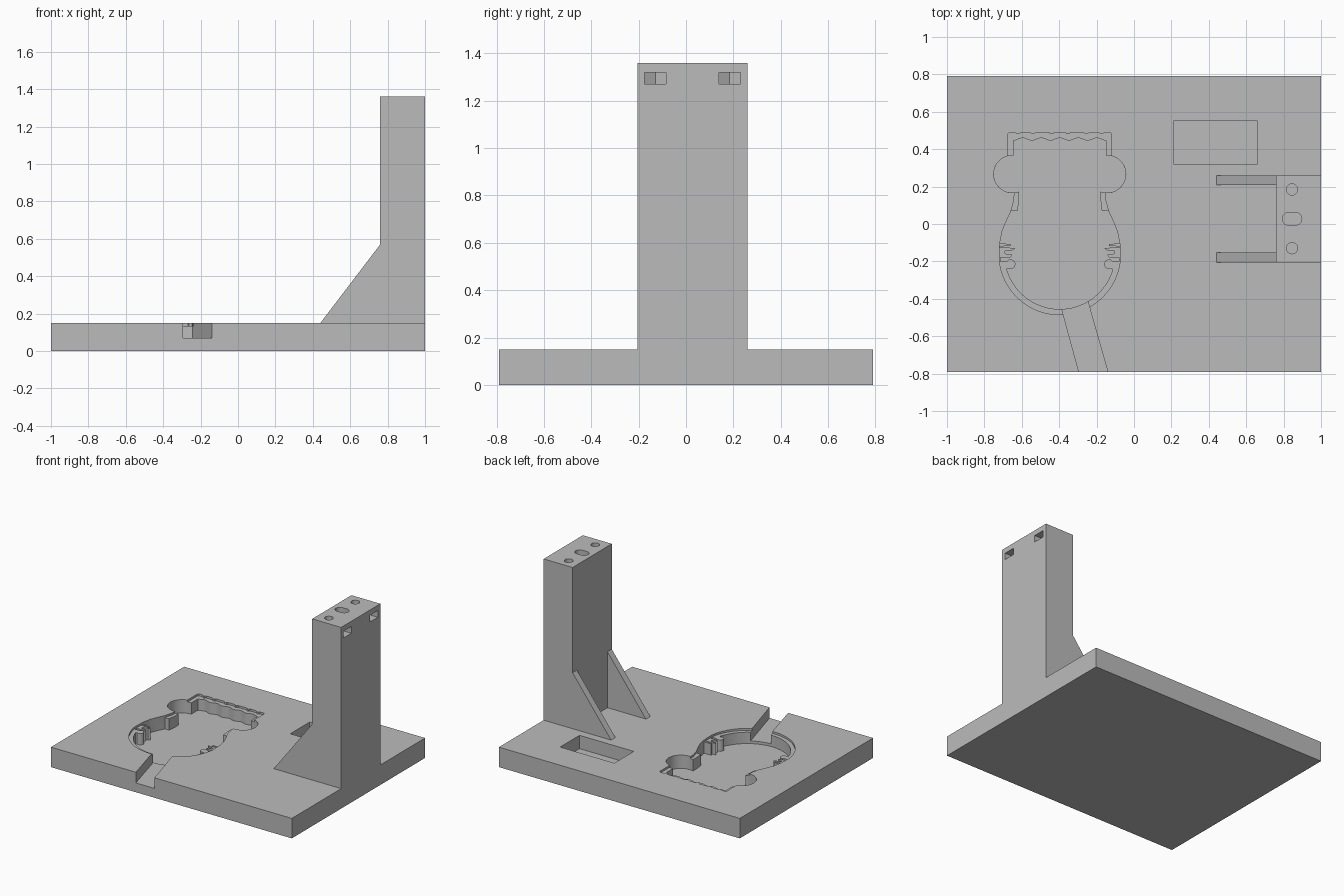
import bpy, bmesh
from math import cos, sin, radians, pi

cube = bpy.data.objects.get("Cube")
if cube:
    bpy.data.objects.remove(cube, do_unlink=True)

grey = bpy.data.materials.new("plain_grey")
grey.use_nodes = True
grey.diffuse_color = (0.5, 0.5, 0.5, 1)
grey.node_tree.nodes["Principled BSDF"].inputs["Base Color"].default_value = (0.5, 0.5, 0.5, 1)

TOP = 0.15       # plate surface
LEDGE = 0.135    # shallow rim of the cavity
FLOOR = 0.05     # cavity floor
AX = -0.397      # symmetry axis of the cavity
ABOVE = 0.2      # cutters reach past the surface


def prism(name, outline, low, high, axis="z"):
    """Extrude a closed outline along z, or an x-z outline along y."""
    def at(a, b, h):
        return (a, b, h) if axis == "z" else (a, h, b)
    bm = bmesh.new()
    face = bm.faces.new([bm.verts.new(at(a, b, low)) for a, b in outline])
    grown = bmesh.ops.extrude_face_region(bm, geom=[face])
    moved = [v for v in grown["geom"] if isinstance(v, bmesh.types.BMVert)]
    bmesh.ops.translate(bm, verts=moved, vec=at(0, 0, high - low))
    bmesh.ops.recalc_face_normals(bm, faces=bm.faces)
    mesh = bpy.data.meshes.new(name)
    bm.to_mesh(mesh)
    bm.free()
    mesh.materials.append(grey)
    obj = bpy.data.objects.new(name, mesh)
    bpy.context.collection.objects.link(obj)
    return obj


def box(name, x0, x1, y0, y1, z0, z1):
    return prism(name, [(x0, y0), (x1, y0), (x1, y1), (x0, y1)], z0, z1)


def arc(cx, cy, r, start, end, steps):
    angles = [radians(start + (end - start) * i / steps) for i in range(steps + 1)]
    return [(cx + r * cos(a), cy + r * sin(a)) for a in angles]


def mirrored(half):
    """Close a left half outline across the cavity axis."""
    return half + [(2 * AX - x, y) for x, y in reversed(half[1:-1])]


def cut(target, cutter):
    cutter.hide_render = True
    mod = target.modifiers.new("cut", "BOOLEAN")
    mod.operation = "DIFFERENCE"
    mod.solver = "EXACT"
    mod.object = cutter
    bpy.context.view_layer.objects.active = target
    bpy.ops.object.modifier_apply(modifier=mod.name)
    bpy.data.objects.remove(cutter, do_unlink=True)


# Base plate
base = box("base_plate", -1, 1, -0.79, 0.79, 0, TOP)

# Shallow rim: notched top edge, round ear, waist, round bottom
rim = [(AX, 0.49)]
for x in (-0.44, -0.54, -0.62):
    rim += [(x + 0.014, 0.49), (x + 0.007, 0.48), (x - 0.007, 0.48), (x - 0.014, 0.49)]
rim += [(-0.665, 0.49), (-0.675, 0.48)]
rim += arc(-0.65, 0.267, 0.1, 104, 276, 20)
waist = [(-0.66, 0.06), (-0.685, 0.01), (-0.705, -0.04), (-0.718, -0.105)]
rim += [(-0.641, 0.13)] + waist + [(-0.72, -0.2)]
rim += arc(AX, -0.16, 0.325, 193, 270, 20)
cut(base, prism("rim_cutter", mirrored(rim), LEDGE, ABOVE))

# Deep cavity: scalloped top, ear, neck block, clip ribs and round bottom
deep = []
for i in range(25):
    t = i / 24
    deep.append((AX - 0.248 * t, 0.453 + 0.007 * cos(t * 5 * pi)))
deep += arc(-0.65, 0.267, 0.1, 87, 290, 22)
deep += [(-0.615, 0.13), (-0.622, 0.07)] + waist
deep[-len(waist)] = (-0.657, 0.07)
deep += [(-0.66, -0.106), (-0.66, -0.117), (-0.718, -0.12), (-0.718, -0.125),
         (-0.635, -0.128), (-0.648, -0.14), (-0.69, -0.145), (-0.69, -0.158),
         (-0.65, -0.165), (-0.66, -0.178), (-0.715, -0.18), (-0.715, -0.2)]
deep += arc(-0.66, -0.215, 0.026, 140, -120, 10)
deep += arc(AX, -0.16, 0.295, 196, 270, 20)
cut(base, prism("cavity_cutter", mirrored(deep), FLOOR, ABOVE))

# Cable channel to the front edge
channel = [(-0.39, -0.44), (-0.248, -0.41), (-0.129, -0.83), (-0.284, -0.83)]
cut(base, prism("channel_cutter", channel, 0.07, ABOVE))

# Rectangular recess
cut(base, box("recess_cutter", 0.21, 0.66, 0.32, 0.55, FLOOR, ABOVE))

# Upright post
Y0, Y1, HEIGHT = -0.205, 0.26, 1.36
MID = (Y0 + Y1) / 2
HOLE_X = 0.845
post = box("post", 0.76, 1, Y0, Y1, TOP, HEIGHT)

# Oblong opening in the top of the post
oblong = arc(HOLE_X + 0.018, MID, 0.034, -90, 90, 12) + arc(HOLE_X - 0.018, MID, 0.034, 90, 270, 12)
cut(post, prism("oblong_cutter", oblong, 1.2, 1.4))

# Screw holes and pointed nut slots
for side in (-1, 1):
    y = MID + side * 0.157
    cut(post, prism("hole_cutter", arc(HOLE_X, y, 0.03, 0, 345, 23), 1.2, 1.4))
    slot = [(1.1, y - 0.045), (1.1, y + 0.045), (0.819, y + 0.045), (0.793, y), (0.819, y - 0.045)]
    cut(post, prism("slot_cutter", slot, 1.27, 1.32))

# Triangular gussets
for name, low in (("right_gusset", Y0), ("left_gusset", Y1 - 0.052)):
    prism(name, [(0.44, TOP), (0.76, TOP), (0.76, 0.57)], low, low + 0.052, axis="y")

# Smooth the curved walls, keep real corners crisp
for obj in bpy.context.collection.objects:
    if obj.type == "MESH" and obj.name in ("base_plate", "post"):
        bpy.ops.object.select_all(action="DESELECT")
        obj.select_set(True)
        bpy.context.view_layer.objects.active = obj
        bpy.ops.object.shade_smooth_by_angle(angle=radians(25))
